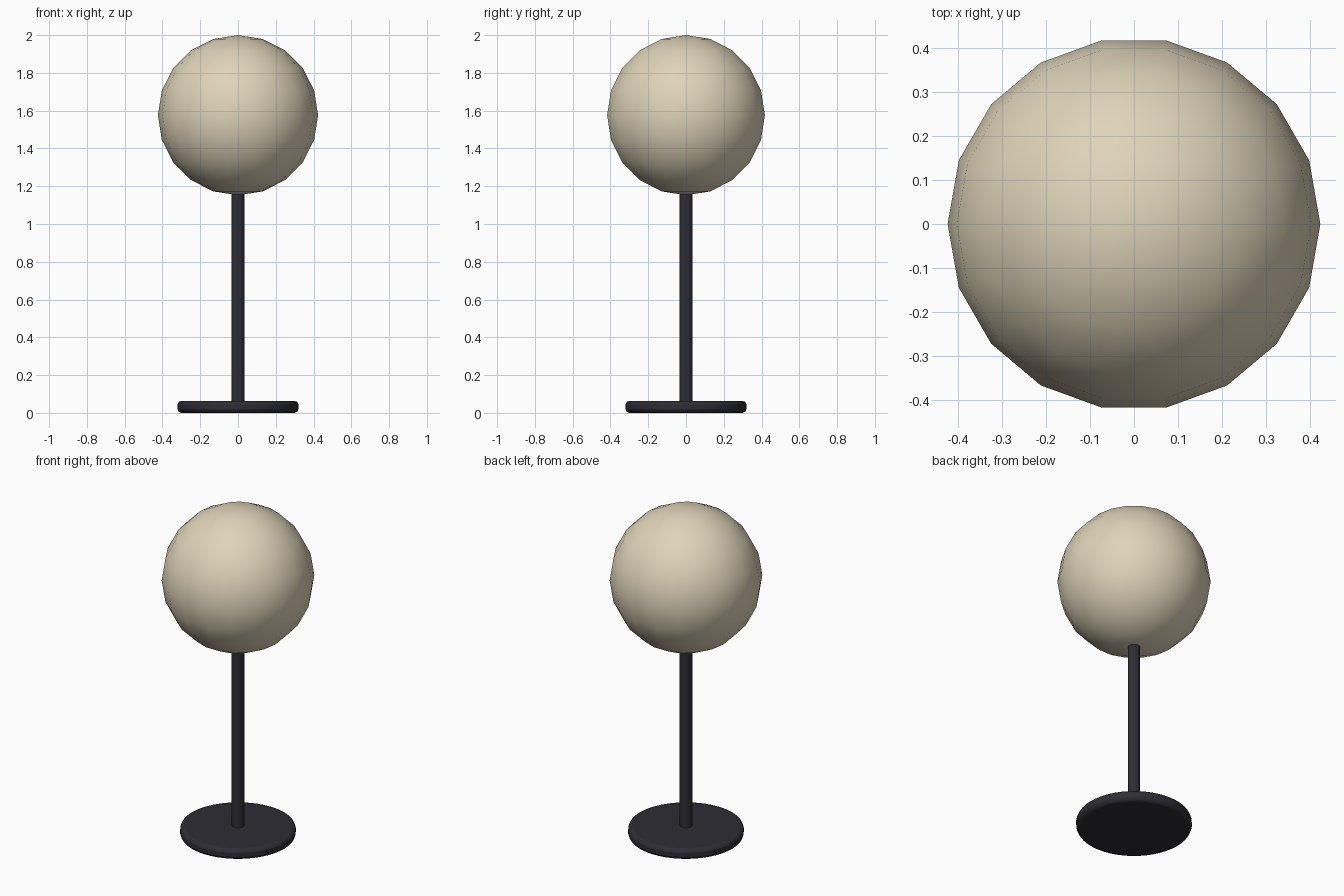
import bpy
import math

cube = bpy.data.objects.get("Cube")
if cube:
    bpy.data.objects.remove(cube, do_unlink=True)


def material(name, rgb):
    mat = bpy.data.materials.new(name)
    mat.use_nodes = True
    color = (*rgb, 1.0)
    mat.diffuse_color = color
    mat.node_tree.nodes["Principled BSDF"].inputs["Base Color"].default_value = color
    return mat


def finish(name, mat, smooth_angle=None):
    obj = bpy.context.object
    obj.name = obj.data.name = name
    obj.data.materials.append(mat)
    if smooth_angle:
        bpy.ops.object.shade_smooth_by_angle(angle=math.radians(smooth_angle))
    return obj


cream = material("warm cream glass", (0.74, 0.66, 0.49))
dark = material("dark metal", (0.026, 0.026, 0.034))

HEIGHT = 2.0
GLOBE_R = 0.424
BASE_H = 0.064

# Round foot with softened rims
bpy.ops.mesh.primitive_cylinder_add(vertices=48, radius=0.32, depth=BASE_H,
                                    location=(0, 0, BASE_H / 2))
base = finish("base", dark, 35)
bevel = base.modifiers.new("rim", "BEVEL")
bevel.width = 0.02
bevel.segments = 2
bevel.limit_method = "ANGLE"

# Slim faceted pole, from the foot into the underside of the globe
top = HEIGHT - 2 * GLOBE_R + 0.02
bpy.ops.mesh.primitive_cylinder_add(vertices=12, radius=0.035, depth=top - BASE_H + 0.01,
                                    location=(0, 0, (top + BASE_H - 0.01) / 2))
finish("pole", dark)

# Globe shade
bpy.ops.mesh.primitive_uv_sphere_add(segments=18, ring_count=10, radius=GLOBE_R,
                                     location=(0, 0, HEIGHT - GLOBE_R),
                                     rotation=(0, 0, math.pi / 2))
finish("globe_shade", cream, 40)
